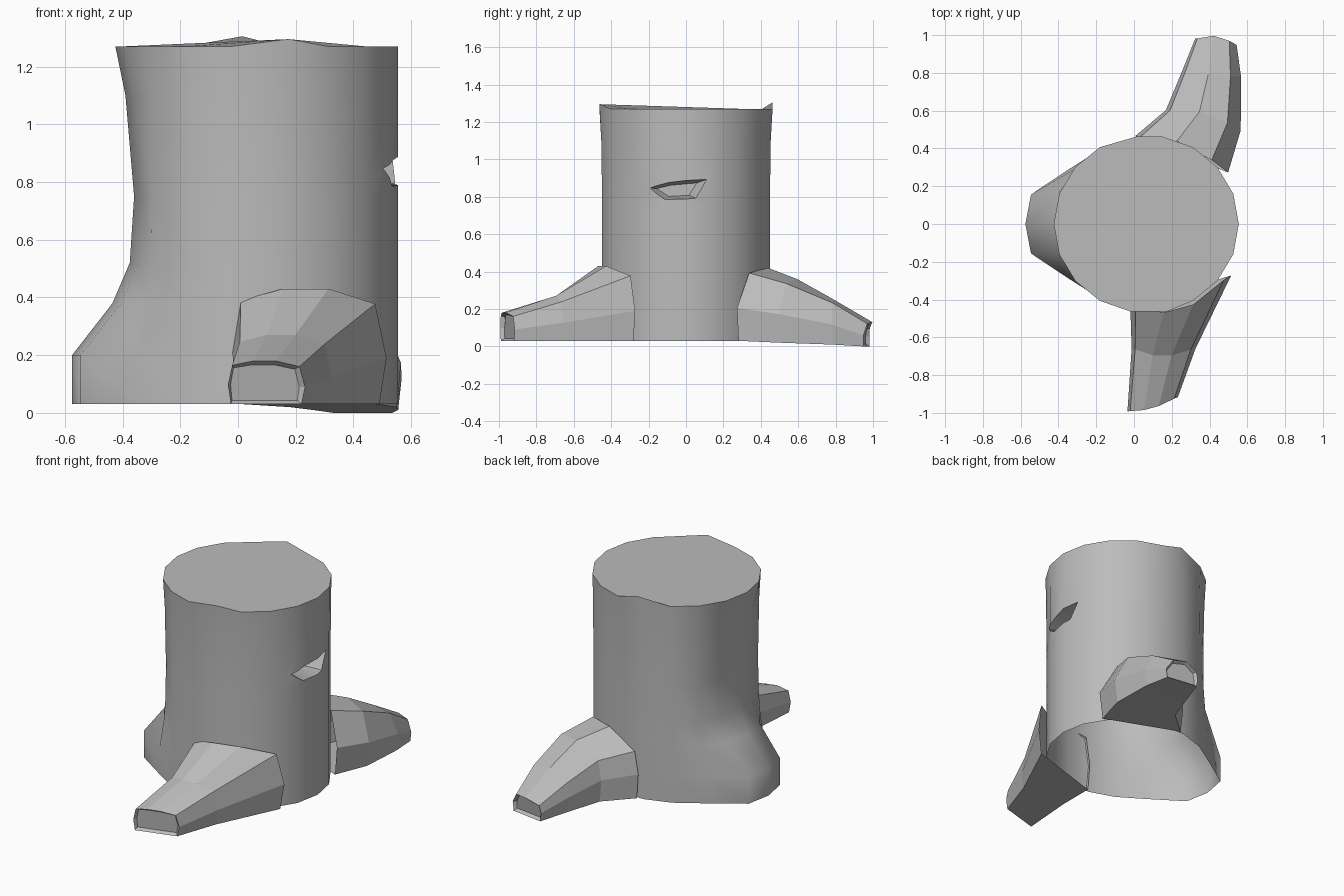
import bpy
import bmesh
from math import cos, sin, radians
from mathutils import Vector

default_cube = bpy.data.objects.get("Cube")
if default_cube:
    bpy.data.objects.remove(default_cube, do_unlink=True)

# One plain grey for the whole stump
GREY = (0.5, 0.5, 0.5, 1)
wood = bpy.data.materials.new("grey_wood")
wood.use_nodes = True
wood.diffuse_color = GREY
shader = next(n for n in wood.node_tree.nodes if n.type == "BSDF_PRINCIPLED")
shader.inputs["Base Color"].default_value = GREY
shader.inputs["Roughness"].default_value = 0.9


def loft(name, rings, cap_end=True, hollow_tip=False):
    """Skin closed rings of points; the first ring is always capped."""
    bm = bmesh.new()
    loops = [[bm.verts.new(point) for point in ring] for ring in rings]
    count = len(loops[0])
    for near, far in zip(loops, loops[1:]):
        for i in range(count):
            j = (i + 1) % count
            bm.faces.new((near[i], near[j], far[j], far[i]))
    tip = bm.faces.new(loops[0])
    if cap_end:
        bm.faces.new(loops[-1])
    bmesh.ops.recalc_face_normals(bm, faces=bm.faces)
    if hollow_tip:
        bmesh.ops.inset_individual(bm, faces=[tip], thickness=0.015, depth=-0.02)
    mesh = bpy.data.meshes.new(name)
    bm.to_mesh(mesh)
    bm.free()
    mesh.materials.append(wood)
    obj = bpy.data.objects.new(name, mesh)
    bpy.context.collection.objects.link(obj)
    return obj


# Trunk: an eighteen-sided column that leans and flares on its right side
SIDES = 18
FLARE = {7: 0.2, 8: 1, 9: 1, 10: 1, 11: 0.2}
RAISED = {5: 0.035, 14: 0.025}


def trunk_ring(z, shift, depth, is_top=False):
    ring = []
    for i in range(SIDES):
        angle = radians(360 * i / SIDES)
        x = 0.065 + 0.49 * cos(angle) + shift * FLARE.get(i, 0)
        lift = RAISED.get(i, 0) if is_top else 0
        ring.append(Vector((x + lift, depth * sin(angle), z + lift)))
    return ring


trunk = loft("trunk", [
    trunk_ring(1.27, 0, 0.47, is_top=True),
    trunk_ring(1.1, 0.035, 0.46),
    trunk_ring(0.75, 0.065, 0.455),
    trunk_ring(0.52, 0.05, 0.455),
    trunk_ring(0.38, -0.01, 0.455),
    trunk_ring(0.2, -0.15, 0.455),
    trunk_ring(0.03, -0.15, 0.455),
])

# Knot hole: a tapered leaf-shaped slit cut into the left side
SLIT = [(-0.23, 0.85), (-0.1, 0.88), (0.13, 0.9), (0.06, 0.79), (-0.12, 0.78)]


def slit_ring(x, size):
    middle = Vector((-0.05, 0.835))
    return [(x, *(middle + (Vector(p) - middle) * size)) for p in SLIT]


cutter = loft("knot_cutter", [slit_ring(0.62, 1.2), slit_ring(0.45, 0.6)])
cutter.hide_render = True
bpy.context.view_layer.objects.active = trunk
cut = trunk.modifiers.new("knot_hole", "BOOLEAN")
cut.operation = "DIFFERENCE"
cut.solver = "EXACT"
cut.object = cutter
bpy.ops.object.modifier_apply(modifier=cut.name)
bpy.data.objects.remove(cutter, do_unlink=True)

# The trunk is open underneath
bm = bmesh.new()
bm.from_mesh(trunk.data)
bottom = [f for f in bm.faces
          if abs(f.normal.z) > 0.9 and f.calc_center_median().z < 0.05]
bmesh.ops.delete(bm, geom=bottom, context="FACES")
bm.to_mesh(trunk.data)
bm.free()

bpy.ops.object.select_all(action="DESELECT")
trunk.select_set(True)
bpy.ops.object.shade_smooth_by_angle(angle=radians(50))


# Roots: one faceted section profile (across, up) swept through a few stations
def root_ring(profile, left, right, base, height, bulge):
    left, right = Vector(left), Vector(right)
    ring = []
    for across, up in profile:
        x, y = left.lerp(right, across)
        arch = 4 * across * (1 - across)
        ring.append((x, y + bulge * max(arch, 0), base + height * up))
    return ring


def make_root(name, profile, stations):
    rings = [root_ring(profile, *station) for station in stations]
    return loft(name, rings, cap_end=False, hollow_tip=True)


FRONT_PROFILE = [(0, 0), (-0.04, 0.45), (0.02, 0.9), (0.32, 1),
                 (0.64, 1), (0.97, 0.87), (1.05, 0.4), (1, 0)]
make_root("front_root", FRONT_PROFILE, [
    ((-0.025, -0.99), (0.22, -0.92), 0.03, 0.15, -0.02),
    ((0, -0.66), (0.31, -0.66), 0.03, 0.24, -0.04),
    ((0, -0.43), (0.49, -0.28), 0.03, 0.4, -0.1),
])

BACK_PROFILE = [(0, 0), (-0.03, 0.4), (0.03, 0.75), (0.45, 1),
                (0.85, 0.93), (1.04, 0.45), (1, 0)]
make_root("back_root", BACK_PROFILE, [
    ((0.33, 0.98), (0.535, 0.95), 0, 0.13, 0.03),
    ((0.26, 0.8), (0.555, 0.78), 0.01, 0.24, 0),
    ((0.18, 0.6), (0.55, 0.5), 0.02, 0.34, 0.04),
    ((0.02, 0.46), (0.48, 0.28), 0.03, 0.39, 0.06),
])
